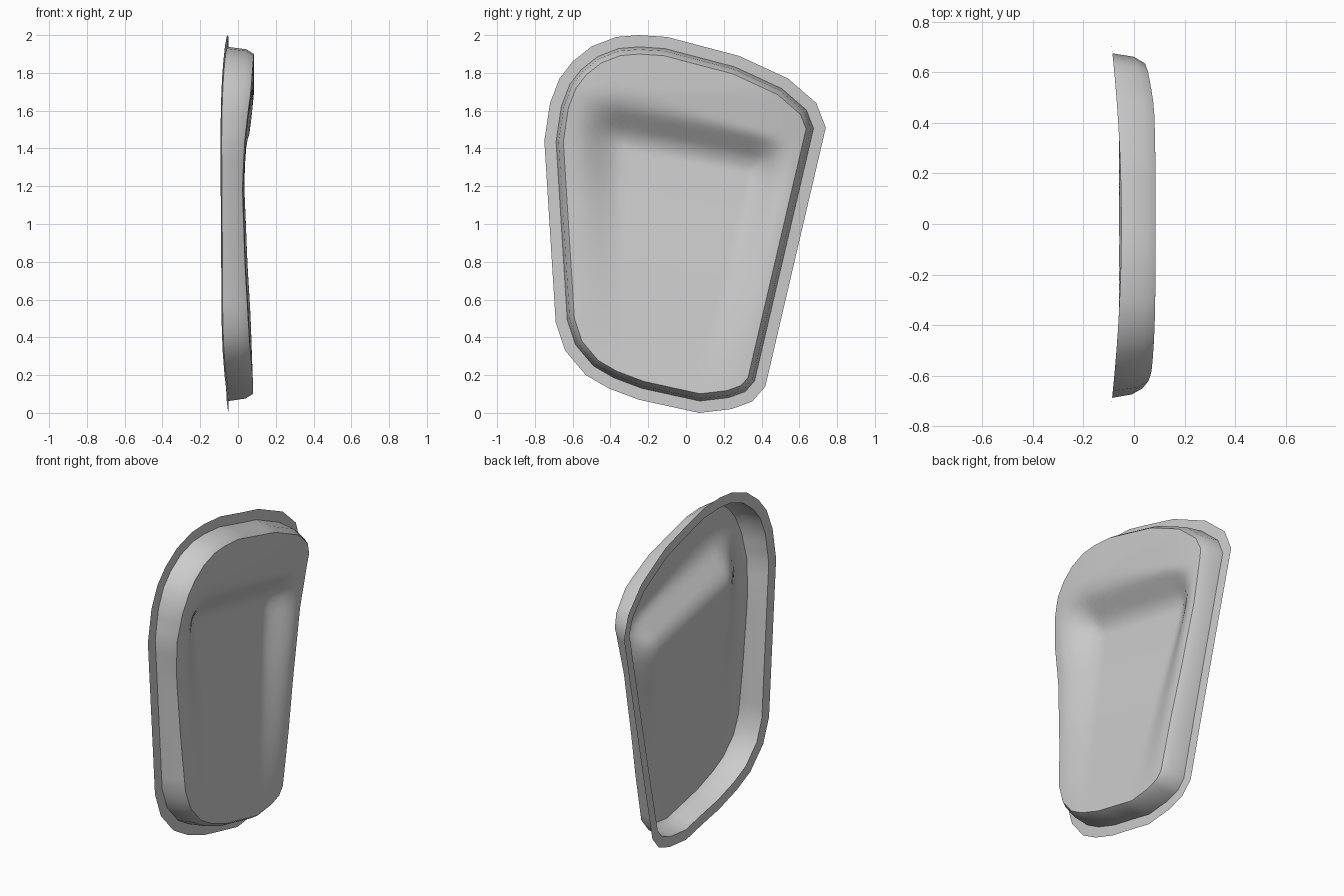
import bpy, bmesh, math
from mathutils import Vector

cube = bpy.data.objects.get("Cube")
if cube:
    bpy.data.objects.remove(cube, do_unlink=True)

grey = bpy.data.materials.new("plain grey")
grey.use_nodes = True
colour = (0.6, 0.6, 0.6, 1)
grey.diffuse_color = colour
grey.node_tree.nodes["Principled BSDF"].inputs["Base Color"].default_value = colour

# Outer edge of the flange as (y, z), clockwise seen from +x
OUTLINE = [(-.75, 1.44), (-.72, 1.64), (-.67, 1.77), (-.6, 1.86), (-.5, 1.94),
           (-.37, 1.99), (-.25, 2), (-.1, 1.99), (.28, 1.89), (.54, 1.77),
           (.69, 1.64), (.74, 1.51), (.42, .14), (.35, .06), (.24, .02),
           (.07, 0), (-.25, .07), (-.41, .13), (-.53, .2), (-.64, .33), (-.69, .48)]
RIM = [(0, .08), (.15, .08), (.5, .07), (.8, .055), (1.2, .045),
       (1.45, .06), (1.7, .085), (2, .085)]
HOLLOW = [(0, .08), (.15, .08), (.8, .01), (1.2, -.04), (1.41, -.06),
          (1.47, -.04), (1.6, .06), (1.68, .085), (2.2, .085)]


def lerp_table(table, v):
    for (a, fa), (b, fb) in zip(table, table[1:]):
        if v <= b:
            return fa + (fb - fa) * max(0, v - a) / (b - a)
    return table[-1][1]


def smooth(a, b, v):
    t = min(1, max(0, (v - a) / (b - a)))
    return t * t * (3 - 2 * t)


def subdivide(points, step):
    out = []
    for i, p in enumerate(points):
        a, b = Vector(p), Vector(points[(i + 1) % len(points)])
        n = max(1, math.ceil((b - a).length / step))
        out += [a.lerp(b, k / n) for k in range(n)]
    return out


def inset(points, d):
    """Move a clockwise loop inwards by d with mitred corners."""
    out = []
    for i, p in enumerate(points):
        e = (p - points[i - 1]).normalized()
        f = (points[(i + 1) % len(points)] - p).normalized()
        n = Vector((e.y, -e.x)) + Vector((f.y, -f.x))
        out.append(p + n * (2 * d / n.length_squared))
    return out


def flange_x(y, z):
    return -.05 - .04 * (y / .72) ** 2


def rim_x(y, z):
    return lerp_table(RIM, z) - .02 * (abs(y) / .62) ** 4


def panel_x(y, z):
    right = .62 - .24 * (1.42 - min(z, 1.42))
    w = smooth(-.6, -.33, y) * (1 - smooth(right - .25, right - .02, y))
    hollow = lerp_table(HOLLOW, z + .2 * (y + .25))
    rim = rim_x(y, z)
    return rim + (min(hollow, rim) - rim) * w


def build(name, loops, pole=None):
    """Bridge loops of 3D points from the outside in, closing on a pole."""
    bm = bmesh.new()
    rings = [[bm.verts.new(p) for p in loop] for loop in loops]
    n = len(rings[0])
    for outer, inner in zip(rings, rings[1:]):
        for i in range(n):
            j = (i + 1) % n
            bm.faces.new((outer[j], outer[i], inner[i], inner[j]))
    if pole:
        tip = bm.verts.new(pole)
        for i in range(n):
            bm.faces.new((rings[-1][(i + 1) % n], rings[-1][i], tip))
    mesh = bpy.data.meshes.new(name)
    bm.to_mesh(mesh)
    bm.free()
    mesh.materials.append(grey)
    ob = bpy.data.objects.new(name, mesh)
    bpy.context.collection.objects.link(ob)
    bpy.ops.object.select_all(action='DESELECT')
    ob.select_set(True)
    bpy.context.view_layer.objects.active = ob
    bpy.ops.object.shade_smooth_by_angle(angle=math.radians(40))


def lift(points, fx):
    return [(fx(p.x, p.y), p.x, p.y) for p in points]


outer = subdivide(OUTLINE, .09)
base = inset(outer, .062)
shoulder = inset(outer, .075)
crest = inset(outer, .1)

# Thin flange around the opening
build("flange", [lift(outer, flange_x), lift(base, flange_x)])

# Side wall rising from the flange to the crest
build("side_wall", [lift(base, flange_x),
                    lift(shoulder, lambda y, z: rim_x(y, z) - .04),
                    lift(crest, rim_x)])

# Dished panel with the sloping ledge
centre = Vector((-.04, 1.05))
RINGS = 28
loops = [lift([centre.lerp(p, 1 - k / RINGS) for p in crest], panel_x)
         for k in range(RINGS)]
build("dished_panel", loops, (panel_x(*centre), *centre))
